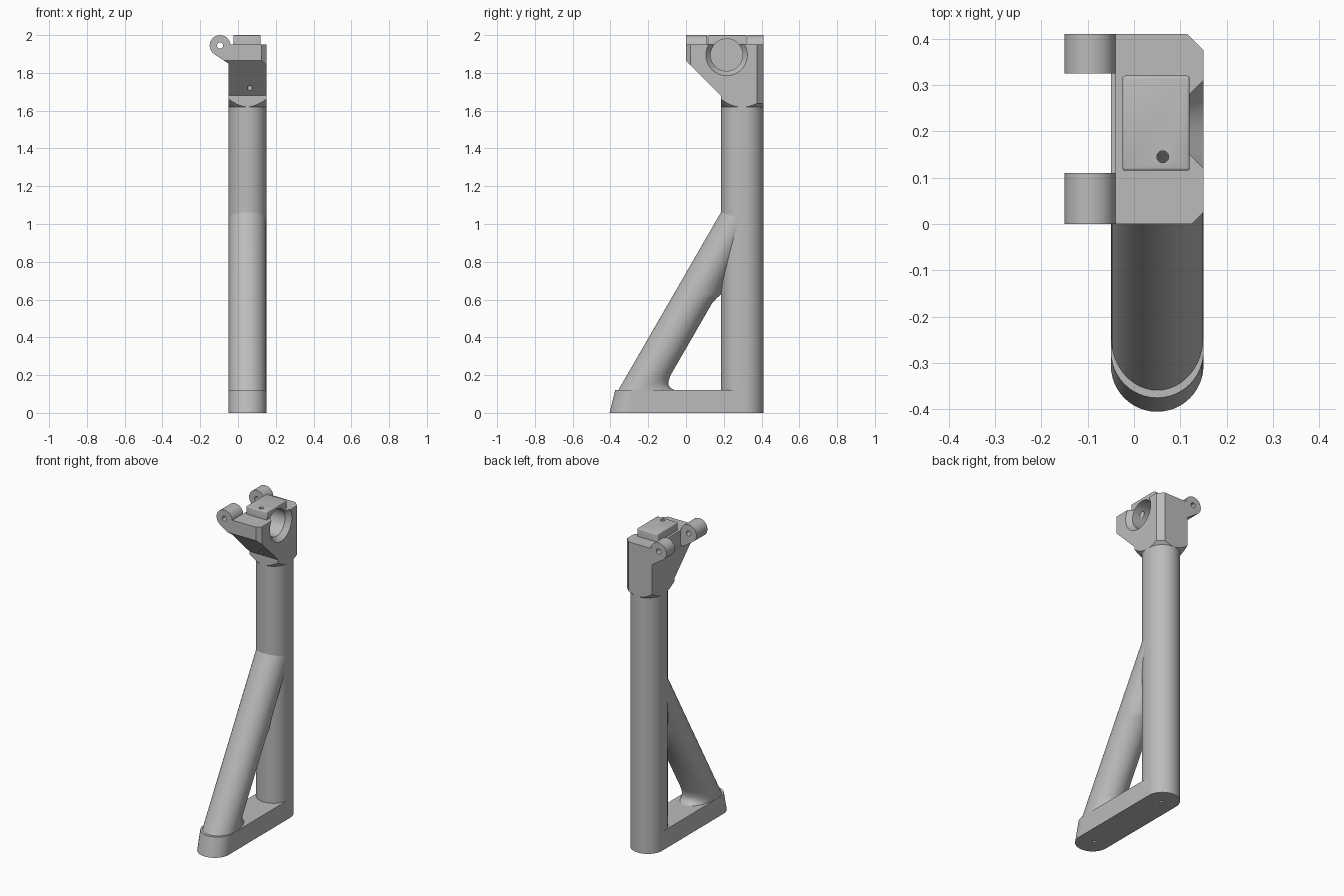
import bpy, bmesh
from math import sin, cos, pi, radians
from mathutils import Vector

if "Cube" in bpy.data.objects:
    bpy.data.objects.remove(bpy.data.objects["Cube"], do_unlink=True)

grey = bpy.data.materials.new("plain_grey")
grey.use_nodes = True
grey.diffuse_color = (0.5, 0.5, 0.5, 1)
grey.node_tree.nodes["Principled BSDF"].inputs["Base Color"].default_value = (0.5, 0.5, 0.5, 1)

CX = 0.05   # centre line of the post
R = 0.1     # radius shared by post, strut and base


def loft(name, rings):
    """Skin a stack of equal-length point rings and cap both ends."""
    bm = bmesh.new()
    rows = [[bm.verts.new(p) for p in ring] for ring in rings]
    for a, b in zip(rows, rows[1:]):
        for i in range(len(a)):
            j = (i + 1) % len(a)
            bm.faces.new((a[i], a[j], b[j], b[i]))
    bm.faces.new(rows[0])
    bm.faces.new(rows[-1])
    bmesh.ops.recalc_face_normals(bm, faces=bm.faces)
    mesh = bpy.data.meshes.new(name)
    bm.to_mesh(mesh)
    bm.free()
    mesh.materials.append(grey)
    obj = bpy.data.objects.new(name, mesh)
    bpy.context.collection.objects.link(obj)
    return obj


def prism(name, pts, axis, lo, hi):
    """Extrude a 2D outline along one axis."""
    def place(p, t):
        c = list(p)
        c.insert(axis, t)
        return Vector(c)
    return loft(name, [[place(p, t) for p in pts] for t in (lo, hi)])


def circle(u, v, r, n=48):
    return [(u + r * cos(2 * pi * i / n), v + r * sin(2 * pi * i / n)) for i in range(n)]


def stadium(r, front, back, z, n=24):
    """Long rounded outline from the front arc centre to the back arc centre."""
    arc = [pi * i / n for i in range(n + 1)]
    return ([Vector((CX + r * cos(a), back + r * sin(a), z)) for a in arc] +
            [Vector((CX - r * cos(a), front - r * sin(a), z)) for a in arc])


def combine(obj, tool, operation, keep=False):
    mod = obj.modifiers.new("combine", 'BOOLEAN')
    mod.operation, mod.object, mod.solver = operation, tool, 'EXACT'
    bpy.context.view_layer.objects.active = obj
    bpy.ops.object.modifier_apply(modifier=mod.name)
    if not keep:
        bpy.data.objects.remove(tool, do_unlink=True)


# Base with a raked, rounded nose and two small holes underneath
base = loft("base", [stadium(R, -0.305, 0.31, 0), stadium(R, -0.275, 0.31, 0.12)])
for y in (-0.29, 0.3):
    combine(base, prism("hole_cutter", circle(CX, y, 0.01, 16), 2, -0.02, 0.06), 'DIFFERENCE')

# Upright post
post = loft("post", [stadium(R, 0.285, 0.31, z) for z in (0.12, 1.63)])

# Sloping strut: level oval sections, flared at the foot and at the crotch
def oval(z, extra):
    y0 = 0.034 + (z - 0.6) / 1.732
    ring = []
    for i in range(48):
        a = 2 * pi * i / 48
        depth = 0.1155 + (extra if sin(a) > 0 else 0)
        ring.append(Vector((CX + 0.0995 * cos(a), y0 + depth * sin(a), z)))
    return ring

flare = [(0.1, 0.08), (0.12, 0.068), (0.13, 0.042), (0.145, 0.022), (0.165, 0.008),
         (0.2, 0), (0.58, 0), (0.605, 0.008), (0.63, 0.02), (0.7, 0), (1.07, -0.03)]
strut = loft("strut", [oval(z, e) for z, e in flare])

# Side outline of the head, also used to trim the lugs
outline = prism("outline_cutter", [(-0.1, 2.1), (-0.1, 1.965), (0.185, 1.68),
                                   (0.185, 1.6), (0.5, 1.6), (0.5, 2.1)], 0, -0.3, 0.3)
outline.hide_render = True

# Head block: chamfered plan, sloped underside, corners tapering into the post
head = prism("head", [(-0.05, 0), (0.125, 0), (0.15, 0.025), (0.15, 0.375),
                      (0.115, 0.41), (-0.05, 0.41)], 2, 1.61, 1.95)
combine(head, outline, 'INTERSECT', keep=True)
taper = loft("taper_cutter", [stadium(R, 0.285, 0.31, 1.62), stadium(R + 0.4, 0.285, 0.31, 2.02)])
combine(head, taper, 'INTERSECT')
combine(head, prism("step_cutter", [(-0.1, -0.1), (-0.04, -0.1), (-0.04, 0.5), (-0.1, 0.5)],
                    2, 1.86, 2.1), 'DIFFERENCE')

# Raised cap over the bore, with softened edges
cap = prism("cap", [(-0.025, 0.115), (0.12, 0.115), (0.12, 0.32), (-0.025, 0.32)], 2, 1.9, 2.0)
soft = cap.modifiers.new("soft", 'BEVEL')
soft.width, soft.segments = 0.006, 3
bpy.context.view_layer.objects.active = cap
bpy.ops.object.modifier_apply(modifier="soft")
combine(head, cap, 'UNION')

# Blind bore, its countersink and the vertical pin hole
combine(head, prism("bore_cutter", circle(0.215, 1.895, 0.085, 64), 0, -0.01, 0.2), 'DIFFERENCE')
sink = loft("sink_cutter", [[Vector((x, y, z)) for y, z in circle(0.215, 1.895, r, 64)]
                            for x, r in ((0.12, 0.085), (0.16, 0.118))])
combine(head, sink, 'DIFFERENCE')
combine(head, prism("pin_cutter", circle(0.062, 0.145, 0.013, 20), 2, 1.6, 2.1), 'DIFFERENCE')

# Two hinge lugs on the right side
lug_shape = [(-0.095 + 0.055 * cos(radians(a)), 1.945 + 0.055 * sin(radians(a)))
             for a in range(0, 236, 5)] + [(-0.03, 1.835), (-0.03, 1.945)]
lugs = []
for name, lo, hi in (("front_lug", 0, 0.11), ("back_lug", 0.325, 0.41)):
    lug = prism(name, lug_shape, 1, lo, hi)
    combine(lug, prism("hole_cutter", circle(-0.095, 1.945, 0.016, 24), 1, -0.1, 0.5), 'DIFFERENCE')
    combine(lug, outline, 'INTERSECT', keep=True)
    lugs.append(lug)
bpy.data.objects.remove(outline, do_unlink=True)

# Smooth the round surfaces, keep hard edges
bpy.ops.object.select_all(action='DESELECT')
for obj in [base, post, strut, head] + lugs:
    obj.select_set(True)
bpy.context.view_layer.objects.active = head
bpy.ops.object.shade_smooth_by_angle(angle=radians(30))
